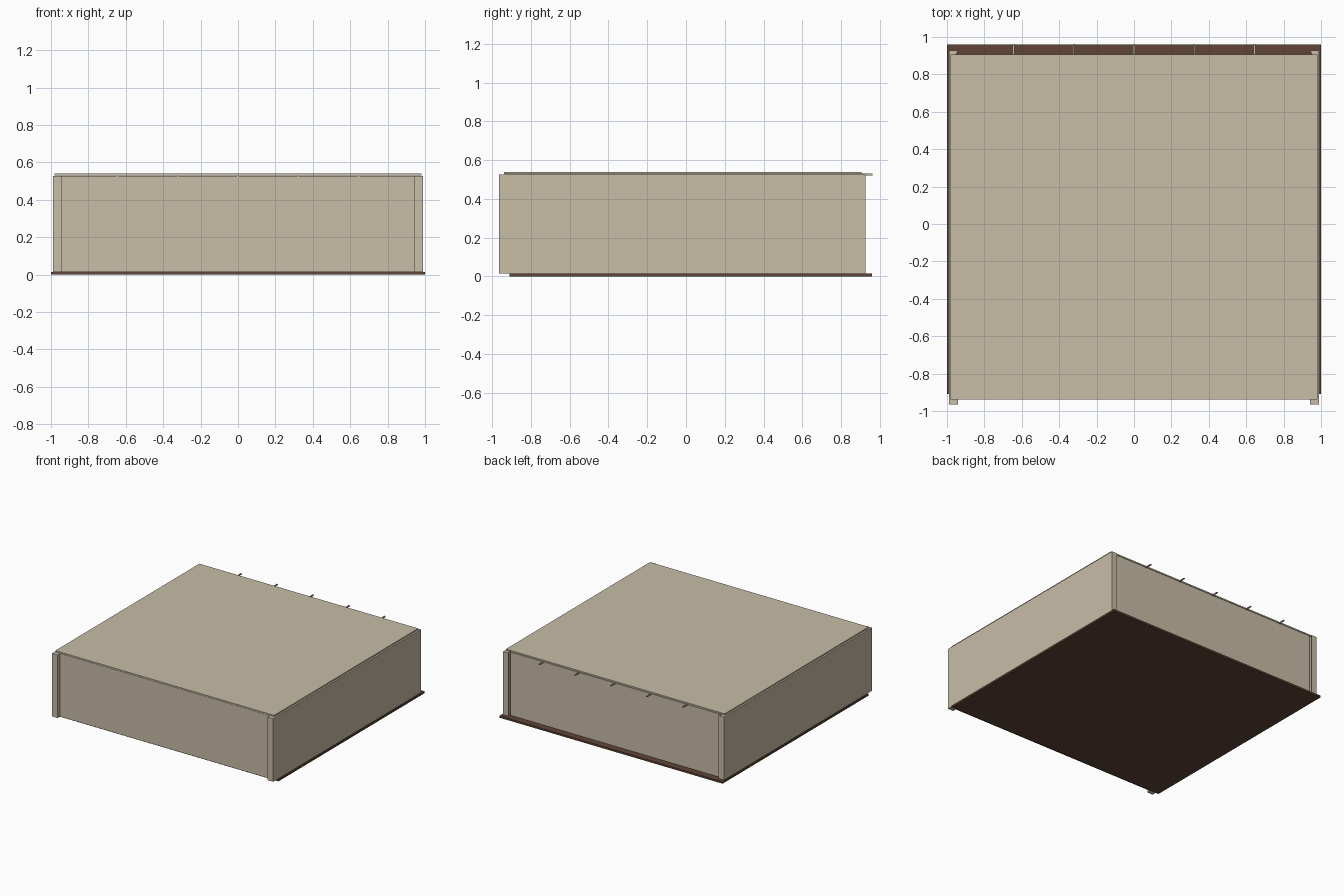
import bpy
import bmesh

cube = bpy.data.objects.get("Cube")
if cube:
    bpy.data.objects.remove(cube, do_unlink=True)


def material(name, color):
    m = bpy.data.materials.new(name)
    m.use_nodes = True
    m.diffuse_color = (*color, 1)
    m.node_tree.nodes["Principled BSDF"].inputs["Base Color"].default_value = (*color, 1)
    return m


BEIGE = material("beige cladding", (0.58, 0.51, 0.39))
BROWN = material("dark brown floor", (0.115, 0.06, 0.038))


def prism(name, outline, z0, z1, mat):
    """Extrude a plan outline from z0 up to z1."""
    bm = bmesh.new()
    face = bm.faces.new([bm.verts.new((x, y, z0)) for x, y in outline])
    top = bmesh.ops.extrude_face_region(bm, geom=[face])["geom"]
    for v in top:
        if isinstance(v, bmesh.types.BMVert):
            v.co.z = z1
    bmesh.ops.recalc_face_normals(bm, faces=bm.faces)
    me = bpy.data.meshes.new(name)
    bm.to_mesh(me)
    bm.free()
    me.materials.append(mat)
    ob = bpy.data.objects.new(name, me)
    bpy.context.collection.objects.link(ob)
    return ob


def box(name, x0, x1, y0, y1, z0, z1, mat=BEIGE):
    return prism(name, [(x0, y0), (x1, y0), (x1, y1), (x0, y1)], z0, z1, mat)


FLOOR_TOP, SEAM, WALL_TOP = 0.015, 0.437, 0.526

# Floor slab, set back from the front
box("floor_slab", -1, 1, -0.91, 0.96, 0, FLOOR_TOP, BROWN)

# Walls and corner posts, split into a lower panel and an upper band
for band, z0, z1 in (("lower", FLOOR_TOP, SEAM), ("upper", SEAM, WALL_TOP)):
    box(f"{band}_front_wall", -0.94, 0.94, -0.935, -0.915, z0, z1)
    box(f"{band}_back_wall", -0.94, 0.94, 0.885, 0.905, z0, z1)
    for side, s in (("right", -1), ("left", 1)):
        a, b = sorted((s * 0.975, s * 0.99))
        box(f"{band}_{side}_wall", a, b, -0.92, 0.89, z0, z1)
        # Front post is square, back post tapers towards the wall
        a, b = sorted((s * 0.94, s * 0.99))
        box(f"{band}_{side}_front_post", a, b, -0.965, -0.915, z0, z1)
        prism(f"{band}_{side}_back_post",
              [(s * 0.99, 0.88), (s * 0.99, 0.927), (s * 0.942, 0.927),
               (s * 0.952, 0.905), (s * 0.94, 0.88)], z0, z1, BEIGE)

# Rafters poking out past the back wall
for i in range(5):
    x = (i - 2) * 0.322
    box(f"rafter_{i + 1}", x - 0.005, x + 0.005, -0.93, 0.963, 0.522, 0.53)

# Flat roof sheet
box("roof_sheet", -0.98, 0.98, -0.938, 0.905, 0.529, 0.54)
